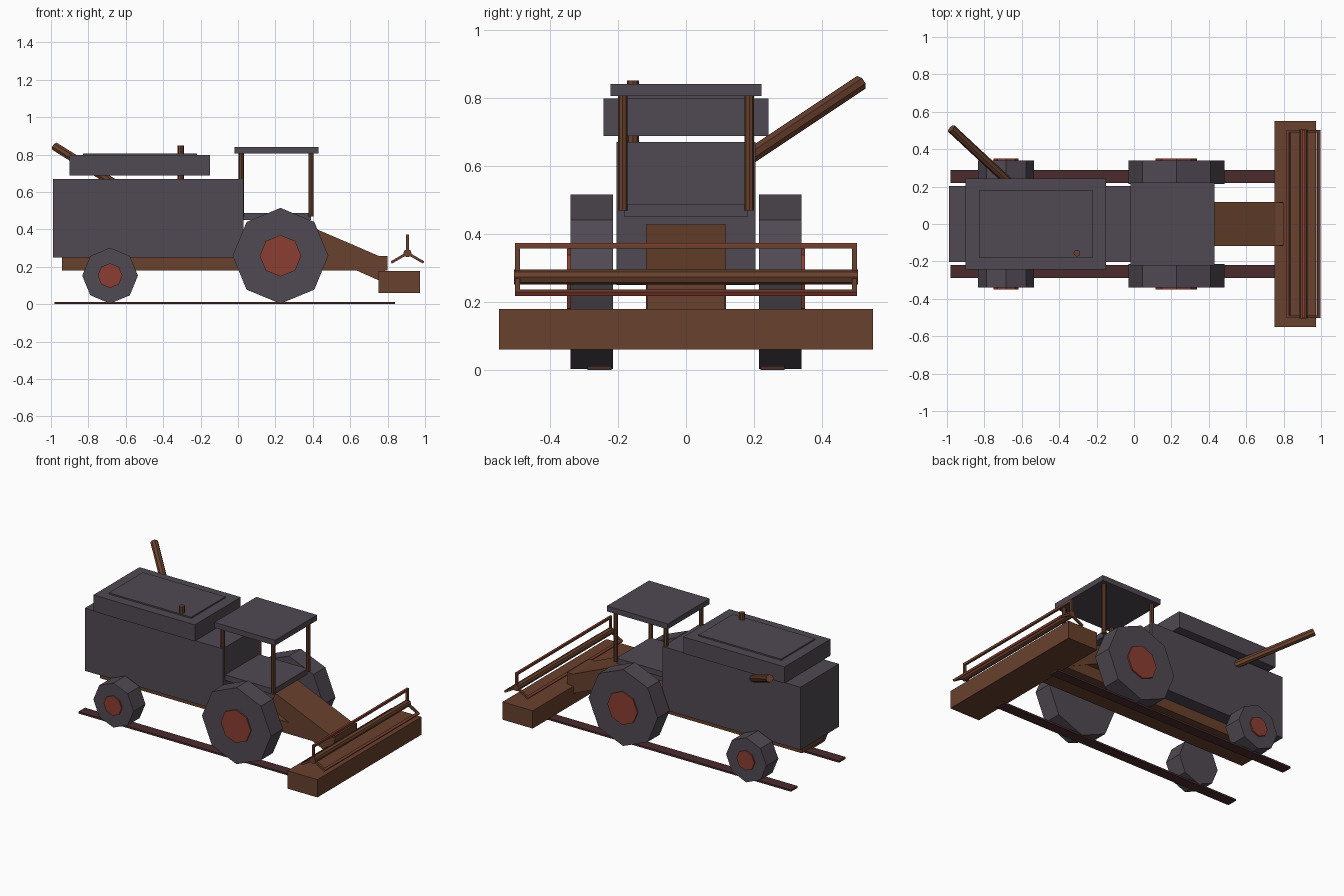
import bpy, math
from mathutils import Vector, Matrix

if "Cube" in bpy.data.objects:
    bpy.data.objects.remove(bpy.data.objects["Cube"])


def material(name, rgb):
    m = bpy.data.materials.new(name)
    m.diffuse_color = (*rgb, 1)
    m.use_nodes = True
    m.node_tree.nodes["Principled BSDF"].inputs["Base Color"].default_value = m.diffuse_color
    return m


GREY = material("slate grey", (0.080, 0.067, 0.084))
BROWN = material("brown", (0.138, 0.052, 0.026))
RED = material("rust red", (0.254, 0.048, 0.032))
MAROON = material("dark maroon", (0.068, 0.025, 0.027))


def mesh(name, verts, faces, mat):
    me = bpy.data.meshes.new(name)
    me.from_pydata(verts, [], faces)
    me.materials.append(mat)
    ob = bpy.data.objects.new(name, me)
    bpy.context.collection.objects.link(ob)
    return ob


def prism(name, profile, y0, y1, mat):
    """Extrude a clockwise (x, z) profile along y."""
    n = len(profile)
    verts = [(x, y, z) for y in (y0, y1) for x, z in profile]
    faces = [tuple(range(n - 1, -1, -1)), tuple(range(n, 2 * n))]
    faces += [(i, (i + 1) % n, n + (i + 1) % n, n + i) for i in range(n)]
    return mesh(name, verts, faces, mat)


def box(name, x, y, z, mat):
    return prism(name, [(x[0], z[0]), (x[0], z[1]), (x[1], z[1]), (x[1], z[0])], *y, mat)


def rod(name, a, b, r, mat, sides=8):
    """Flat-sided cylinder between two points."""
    a, b = Vector(a), Vector(b)
    q = (b - a).to_track_quat('Z', 'Y')
    ring = [q @ Vector((r * math.cos(t), r * math.sin(t), 0))
            for t in (2 * math.pi * i / sides for i in range(sides))]
    n = sides
    faces = [tuple(range(n - 1, -1, -1)), tuple(range(n, 2 * n))]
    faces += [(i, (i + 1) % n, n + (i + 1) % n, n + i) for i in range(n)]
    return mesh(name, [a + v for v in ring] + [b + v for v in ring], faces, mat)


# Main body, tank and platform
box("body", (-0.99, 0.03), (-0.204, 0.204), (0.25, 0.67), GREY)
box("grain_tank", (-0.90, -0.15), (-0.243, 0.243), (0.687, 0.797), GREY)
box("tank_lid", (-0.83, -0.22), (-0.18, 0.18), (0.797, 0.806), GREY)
box("cab_platform", (0.03, 0.39), (-0.18, 0.18), (0.45, 0.487), GREY)
box("cab_roof", (-0.02, 0.43), (-0.222, 0.222), (0.805, 0.841), GREY)

# Cab posts
for x in (0.018, 0.39):
    for s in (-1, 1):
        rod("cab_post", (x, s * 0.186, 0.468), (x, s * 0.186, 0.806), 0.014, BROWN, 8)

# Chassis, feeder and header
box("chassis", (-0.94, 0.80), (-0.115, 0.115), (0.18, 0.257), BROWN)
prism("feeder", [(0.31, 0.325), (0.36, 0.427), (0.80, 0.238), (0.77, 0.12)],
      -0.117, 0.117, BROWN)
box("header", (0.75, 0.973), (-0.55, 0.55), (0.06, 0.179), BROWN)

# Reel: axle, three bats and end arms
cx, cz = 0.906, 0.273
rod("reel_axle", (cx, -0.505, cz), (cx, 0.505, cz), 0.022, BROWN, 8)
for k in range(3):
    turn = Matrix.Translation((cx, 0, cz)) @ Matrix.Rotation(k * 2 * math.pi / 3, 4, 'Y')
    parts = [box("reel_bat", (-0.007, 0.007), (-0.502, 0.502), (0.084, 0.094), BROWN),
             box("bat_strip", (-0.007, 0.007), (-0.502, 0.502), (0.094, 0.100), RED)]
    for s in (-1, 1):
        y = sorted((s * 0.488, s * 0.502))
        parts.append(box("reel_arm", (-0.007, 0.007), y, (0.0, 0.09), BROWN))
    for ob in parts:
        ob.data.transform(turn)

# Wheels with hubs, and the ground rails
for s in (-1, 1):
    for name, x, r, z, hub in (("front", 0.227, 0.256, 0.259, 0.111),
                               ("rear", -0.684, 0.149, 0.153, 0.066)):
        rod(name + "_wheel", (x, s * 0.214, z), (x, s * 0.34, z), r, GREY)
        rod(name + "_hub", (x, s * 0.33, z), (x, s * 0.349, z), hub, RED)
    rail = sorted((s * 0.219, s * 0.289))
    box("ground_rail", (-0.98, 0.84), rail, (0.0, 0.012), MAROON)

# Exhaust and unloading pipe
rod("exhaust", (-0.306, -0.156, 0.66), (-0.306, -0.156, 0.85), 0.018, BROWN, 8)
rod("unloading_pipe", (-0.59, 0.15, 0.602), (-0.977, 0.51, 0.842), 0.024, BROWN, 8)
